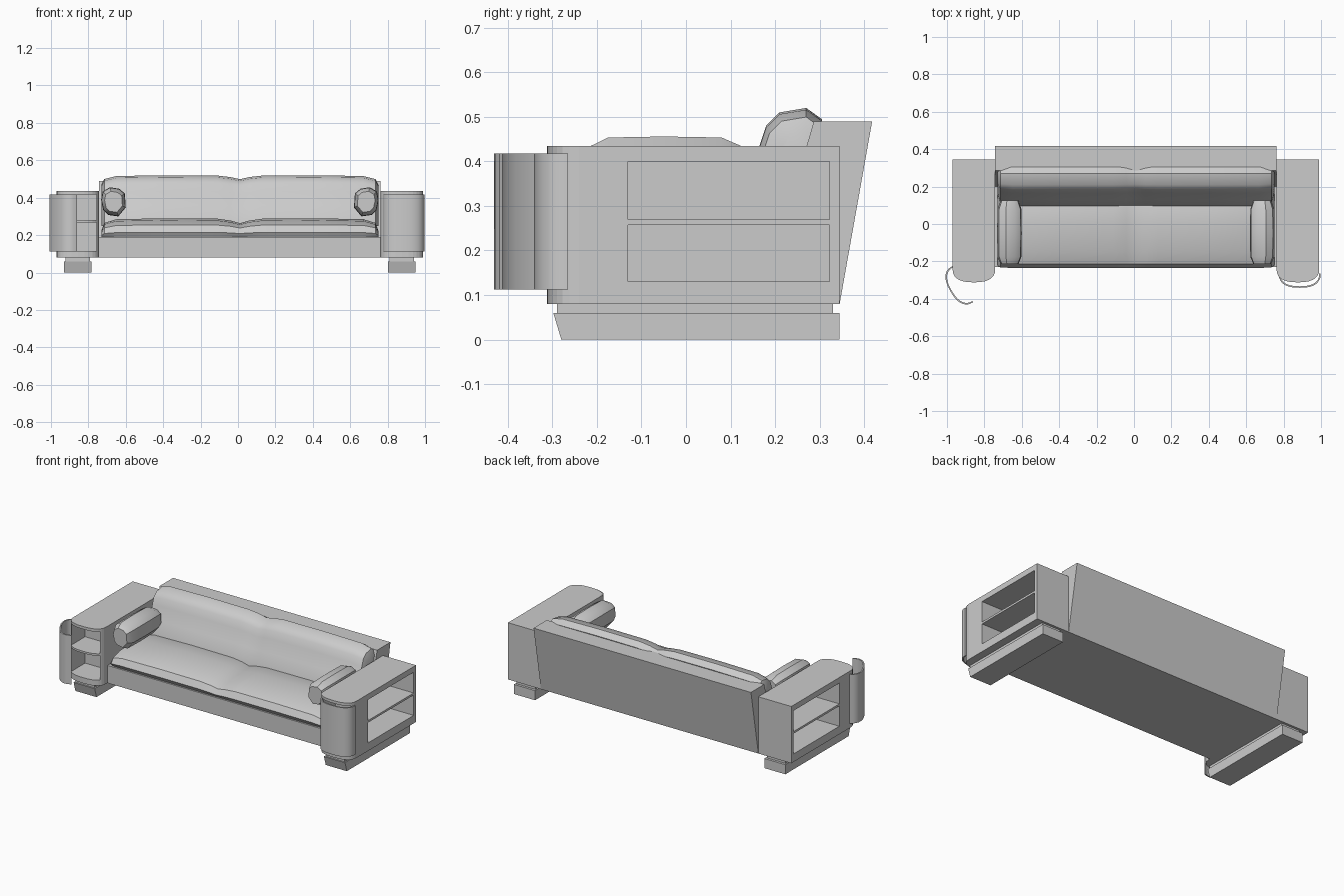
import bpy, bmesh, math
from mathutils import Matrix, Vector

old = bpy.data.objects.get("Cube")
if old:
    bpy.data.objects.remove(old, do_unlink=True)

MID = 0.01          # centre line of the sofa body
ARM = 0.866         # distance from centre line to the middle of an arm
HALF = 0.114        # half width of an arm


def material(name, rgb):
    mat = bpy.data.materials.new(name)
    mat.use_nodes = True
    mat.diffuse_color = (*rgb, 1)
    mat.node_tree.nodes["Principled BSDF"].inputs["Base Color"].default_value = (*rgb, 1)
    return mat


GREY = material("warm_grey", (0.6, 0.6, 0.6))


def make(name, bm, smooth=None):
    bmesh.ops.recalc_face_normals(bm, faces=bm.faces)
    mesh = bpy.data.meshes.new(name)
    bm.to_mesh(mesh)
    bm.free()
    mesh.materials.append(GREY)
    ob = bpy.data.objects.new(name, mesh)
    bpy.context.collection.objects.link(ob)
    if smooth:
        bpy.ops.object.select_all(action="DESELECT")
        ob.select_set(True)
        bpy.context.view_layer.objects.active = ob
        bpy.ops.object.shade_smooth_by_angle(angle=math.radians(smooth))
    return ob


def loft(name, rings, smooth=None):
    """Skin a row of closed rings and cap both ends."""
    bm = bmesh.new()
    loops = [[bm.verts.new(p) for p in ring] for ring in rings]
    for a, b in zip(loops, loops[1:]):
        for i in range(len(a)):
            j = (i + 1) % len(a)
            bm.faces.new((a[i], a[j], b[j], b[i]))
    bm.faces.new(loops[0])
    bm.faces.new(loops[-1])
    return make(name, bm, smooth)


def along_x(name, profile, x0, x1):
    return loft(name, [[(x, y, z) for y, z in profile] for x in (x0, x1)])


def upright(name, outline, z0, z1, smooth=None):
    return loft(name, [[(x, y, z) for x, y in outline] for z in (z0, z1)], smooth)


def add_box(bm, x, y, z):
    size = Vector((abs(x[1] - x[0]), y[1] - y[0], z[1] - z[0]))
    mid = Vector((sum(x), sum(y), sum(z))) / 2
    bmesh.ops.create_cube(bm, size=1, matrix=Matrix.Translation(mid) @ Matrix.Diagonal((*size, 1)))


def bow(width, y, depth, steps=14):
    """Boxy curve bulging to the front, from +x to -x."""
    pts = []
    for i in range(steps + 1):
        t = math.pi * i / steps
        c = math.cos(t)
        pts.append((math.copysign(abs(c) ** 0.8, c) * width, y - depth * math.sin(t) ** 0.8))
    return pts


# Seat platform and leaning back in one profile
along_x("frame", [(-.23, .08), (-.23, .19), (.2, .19), (.287, .49), (.418, .49), (.345, .08)],
        MID - .752, MID + .752)

# Seat and back cushions: two lobes pinched at the centre
STATIONS = [(-.74, .6, .35), (-.725, .92, .75), (-.66, 1, .95), (-.4, 1, 1), (-.12, 1, .98),
            (-.05, .98, .88), (0, .97, .74)]
STATIONS += [(-x, a, b) for x, a, b in STATIONS[-2::-1]]


def cushion(name, profile, y0, z0, y_pinch, z_pinch):
    rings = []
    for x, a, b in STATIONS:
        a, b = 1 - (1 - a) * y_pinch, 1 - (1 - b) * z_pinch
        rings.append([(MID + x, y0 + (y - y0) * a, z0 + (z - z0) * b) for y, z in profile])
    return loft(name, rings, 40)


cushion("seat_cushion", [(-.22, .19), (-.235, .215), (-.215, .255), (-.15, .28), (0, .29),
                         (.12, .285), (.2, .25), (.2, .19)], 0, .19, .15, 1)
cushion("back_cushion", [(.09, .25), (.1, .3), (.13, .36), (.165, .435), (.18, .48), (.21, .51),
                         (.27, .52), (.305, .495), (.27, .4), (.22, .25)], .27, .25, 1, .3)

for side, tag in ((-1, "right"), (1, "left")):
    cx = MID + side * ARM

    # Arm cabinet with a bowed front
    outline = bow(HALF, -.24, .072) + [(-HALF, .345), (HALF, .345)]
    arm = upright(tag + "_arm", [(cx + x, y) for x, y in outline], .08, .435)

    # Shelf openings on the outside and behind the front door
    bm = bmesh.new()
    for z in ((.13, .257), (.27, .4)):
        add_box(bm, (cx - side * .095, cx + side * .15), (-.13, .322), z)
    for z in ((.115, .268), (.28, .418)):
        add_box(bm, (cx - .1, cx + .1), (-.4, -.145), z)
    cutter = make(tag + "_arm_cutter", bm)
    cutter.hide_render = True
    cutter.hide_viewport = True
    cut = arm.modifiers.new("shelves", "BOOLEAN")
    cut.object = cutter
    cut.solver = "EXACT"

    # Curved door: shut on one arm, swung open on the other
    shell = bow(.112, -.265, .076) + bow(.104, -.265, .068)[::-1]
    if side < 0:
        hinge = Vector((-.112, -.265))
        turn = Matrix.Rotation(math.radians(-60), 2)
        shell = [turn @ (Vector(p) - hinge) + Vector((-.972, -.225)) for p in shell]
    else:
        shell = [(cx + .01 + x, y) for x, y in shell]
    upright(tag + "_door", shell, .112, .418, 40)

    # Plinth and foot with a slanted toe
    along_x(tag + "_plinth", [(-.29, .06), (-.29, .08), (.33, .08), (.33, .06)], cx - .065, cx + .065)
    along_x(tag + "_foot", [(-.28, 0), (-.298, .06), (.345, .06), (.345, 0)], cx - .073, cx + .073)

    # Bolster against the inside of the arm
    section = [(.055, -.045), (.067, .01), (.058, .055), (.02, .078), (-.03, .07), (-.06, .045),
               (-.065, -.03), (-.025, -.078), (.03, -.07)]
    rings = [[(MID + side * (.675 + u * s), y, .378 + v * s) for u, v in section]
             for y, s in ((-.215, .72), (-.175, .97), (-.05, 1), (.08, .97), (.125, .72))]
    loft(tag + "_bolster", rings, 35)
